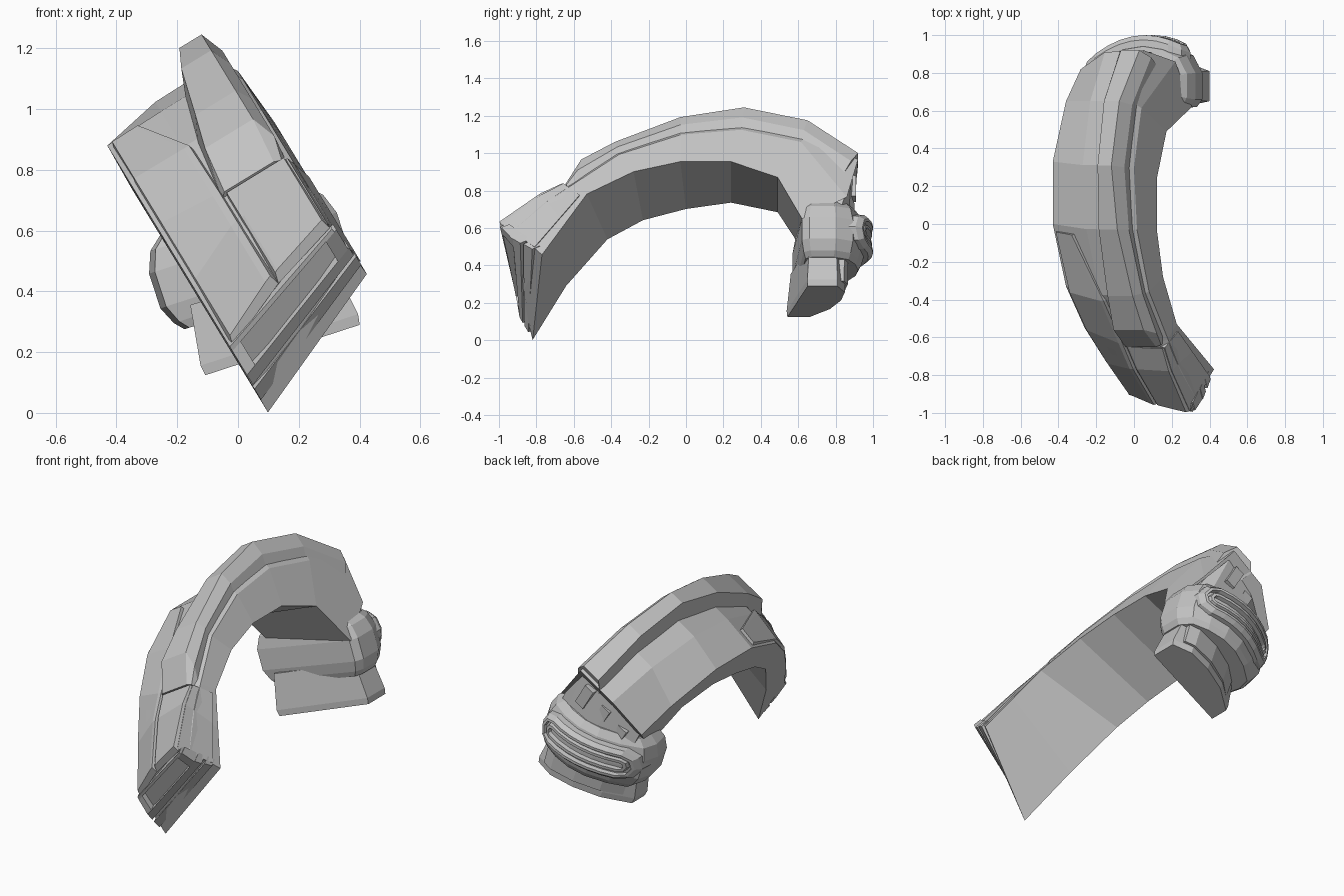
import bpy, bmesh
from math import sin, cos, pi
from mathutils import Vector

cube = bpy.data.objects.get("Cube")
if cube:
    bpy.data.objects.remove(cube)

grey = bpy.data.materials.new("plain grey")
grey.use_nodes = True
grey.diffuse_color = (0.55, 0.55, 0.55, 1)
grey.node_tree.nodes["Principled BSDF"].inputs["Base Color"].default_value = (0.55, 0.55, 0.55, 1)


def place(w, y, u):
    """Rolled arch frame: w across the band, u up through the arch."""
    return Vector((0.854 * w - 0.52 * u, y, 0.52 * w + 0.854 * u))


def knuckle(a, y, h):
    """Frame of the rear pod, rolled less than the arch."""
    return Vector((0.03 + 0.95 * a - 0.31 * h, y, 0.5 + 0.31 * a + 0.95 * h))


def loft(name, rings):
    bm = bmesh.new()
    rows = [[bm.verts.new(p) for p in ring] for ring in rings]
    n = len(rows[0])
    for r0, r1 in zip(rows, rows[1:]):
        for i in range(n):
            j = (i + 1) % n
            bm.faces.new((r0[i], r0[j], r1[j], r1[i]))
    bm.faces.new(rows[0][::-1])
    bm.faces.new(rows[-1])
    bmesh.ops.recalc_face_normals(bm, faces=bm.faces)
    mesh = bpy.data.meshes.new(name)
    bm.to_mesh(mesh)
    bm.free()
    mesh.materials.append(grey)
    obj = bpy.data.objects.new(name, mesh)
    bpy.context.collection.objects.link(obj)


def stack(name, outline, layers, centre=(0.02, 0.74)):
    """Stack scaled copies of a plan outline along the pod's height."""
    loft(name, [[knuckle(centre[0] + (a - centre[0]) * s, centre[1] + (y - centre[1]) * s, h)
                 for a, y in outline] for h, s in layers])


# Arch edges as (y, u) at each station, from front tip to rear
inner_low = [(-.82, -.05), (-.64, .29), (-.42, .58), (-.23, .70),
             (0, .77), (.24, .81), (.49, .75), (.63, .50)]
inner_high = [(-.77, .17), (-.65, .36), (-.53, .55), (-.28, .69),
              (-.03, .753), (.24, .753), (.49, .655), (.62, .396)]
outer_low = [(-.90, .20), (-.73, .43), (-.55, .65), (-.33, .84),
             (0, .975), (.33, .975), (.65, .84), (.82, .69)]
outer_high = [(-.995, .365), (-.77, .555), (-.63, .635), (-.38, .84),
              (-.03, .98), (.31, 1.02), (.65, .95), (.92, .80)]
# Rib crest: y, u, and w of its low side
rib_top = [(-.56, .80, .36), (-.38, .91, .39), (-.03, 1.065, .43),
           (.31, 1.126, .46), (.65, 1.045, .45), (.92, .84, .43)]


def along(edge, s):
    i = min(int(s), len(edge) - 2)
    return Vector(edge[i]).lerp(Vector(edge[i + 1]), s - i)


def outer(s, w):
    """Outer skin at station s: bevelled low edge, flat crest further back."""
    f = .56 + .17 * min(s, 2)
    t = f * (w - .09) / .21 if w < .3 else f + (1 - f) * (w - .3) / .245
    return along(outer_low, s).lerp(along(outer_high, s), t)


def at(w, p, dy=0, du=0):
    return place(w, p[0] + dy, p[1] + du)


# Main curved band; its high side runs further down at the rear
rings = []
for s in range(8):
    dy, du = (.026, .012) if s == 0 else (0, 0)
    high = Vector(inner_high[s])
    shoulder = Vector((.86, .54)) if s == 7 else high.lerp(Vector(outer_high[s]), 0.78)
    rings.append([at(.085, inner_low[s]), at(.6, high),
                  at(.585, shoulder, dy, du), at(.545, outer(s, .545), dy, du),
                  at(.3, outer(s, .3), dy, du), at(.09, outer(s, .09), dy, du)])
loft("arch_band", rings)

# Raised rib along the high edge, starting with a sloped nose
nose = Vector((-.65, .645))
rings = [[at(.56, nose, .03, -.04), at(.555, nose, .01, -.01), at(.53, nose), at(.34, nose),
          at(.32, nose, .02, -.02), at(.36, nose, .03, -.04)]]
for i, (y, u, w) in enumerate(rib_top):
    s = i + 2
    top = Vector((y, u))
    low = Vector(inner_high[s]).lerp(Vector(outer_high[s]), .72)
    rings.append([at(.565, low), at(.576, low.lerp(top, .55)), at(.545, top), at(w, top),
                  at(w - .04, outer(s, w - .04), 0, -.01), at(w - .02, low)])
loft("ridge_rib", rings)


# Raised front armour: a wide panel and a long, tapering side strip
def panel(name, sections, lift=.016):
    rings = []
    for s, w0, w1 in sections:
        a, b = outer(s, w0), outer(s, w1)
        m = max(w0 + .02, min(.3, w1 - .02))
        rings.append([at(w0, a, 0, -.02), at(w0 + .01, a, -.5 * lift, lift),
                      at(m, outer(s, m), -.5 * lift, lift),
                      at(w1 - .01, b, -.5 * lift, lift), at(w1, b, 0, -.02)])
    loft(name, rings)


panel("front_panel", [(s, .335, .575) for s in (.05, 1, 1.85)])
panel("side_strip", [(.05, .1, .335), (1, .1, .335), (2, .1, .335), (2.9, .1, .33), (3.9, .1, .22)])

# Front armour folded down over the high side
rings = []
for s in (.04, 1, 1.85):
    low, high = along(inner_high, s), along(outer_high, s)
    p, q = low.lerp(high, .2), low.lerp(high, .97)
    rings.append([at(.57, p), at(.604, p), at(.575, q, -.008, .012), at(.54, q)])
loft("side_panel", rings)


# Front end face: t runs from the outer lip to the inner tip
def front(w, t, out=0):
    k = (w - .085) / .515
    top = Vector(outer_low[0]).lerp(Vector(outer_high[0]), k)
    tip = Vector(inner_low[0]).lerp(Vector(inner_high[0]), k)
    return at(w, top.lerp(tip, t), -.88 * out, -.45 * out)


def end_bar(name, w0, w1, t0, t1, out0, out1):
    """Bar across the end face, its outside sloping from out0 to out1."""
    corners = [(w0, t0, out0), (w1, t0, out0), (w1, t1, out1), (w0, t1, out1)]
    loft(name, [[front(w, t, -.04) for w, t, o in corners], [front(*c) for c in corners]])


# Frame round the long slot, and the stepped lip under it
end_bar("slot_top", .09, .58, 0, .06, .004, .008)
end_bar("slot_bottom", .09, .595, .4, .56, .025, .02)
end_bar("slot_low_end", .09, .13, .06, .4, .008, .025)
end_bar("slot_high_end", .54, .59, .06, .4, .008, .025)
end_bar("lower_lip", .087, .6, .62, .8, .016, .008)


# Rear pod: rounded body with a bowed back
def pod_back(a):
    return .955 - 1.3 * (a - .06) ** 2


pod = [(-.30, .57), (-.32, .68)]
pod += [(a, pod_back(a)) for a in (-.30, -.19, -.06, .06, .18, .28)]
pod += [(.33, .80), (.33, .66), (.30, .62)]
stack("rear_pod", pod, [(.17, .78), (.13, .92), (.06, 1), (-.06, 1), (-.12, .92), (-.15, .84)])

# Long rounded belt on the pod's back, stepped into two nested loops
rings = []
for r, lift in [(.1, -.07), (.095, .02), (.075, .045), (.06, .045), (.055, .02),
                (.043, .02), (.038, .04), (.022, .04), (.018, .015), (.002, .015)]:
    path = [(-.215 + .41 * k / 6, r) for k in range(7)]
    path += [(.195 + r * sin(pi * k / 4), r * cos(pi * k / 4)) for k in (1, 2, 3)]
    path += [(.195 - .41 * k / 6, -r) for k in range(7)]
    path += [(-.215 - r * sin(pi * k / 4), -r * cos(pi * k / 4)) for k in (1, 2, 3)]
    rings.append([knuckle(a, pod_back(a) + lift, h + .02) for a, h in path])
loft("pod_belt", rings)

# Foot block below the pod
foot = [(-.25, .54), (-.25, .66), (-.11, .77), (.04, .83), (.18, .85), (.29, .81), (.29, .65)]
stack("foot_block", foot, [(-.08, .9), (-.28, 1.01), (-.315, .99)])
foot_pad = [(-.2, .70), (-.1, .785), (.04, .845), (.18, .865), (.24, .845), (.24, .7), (0, .68)]
stack("foot_pad", foot_pad, [(-.12, 1.02), (-.27, 1)])

# Neck filling the arch's open end down into the pod
neck_top = [(.12, .62, .52), (.58, .62, .42), (.57, .85, .56), (.53, .885, .76),
            (.3, .855, .74), (.11, .79, .67)]
neck_foot = [(-.22, .64), (.27, .64), (.27, .82), (.2, .87), (0, .91), (-.22, .82)]
loft("neck", [[place(*p) for p in neck_top], [knuckle(a, y, .1) for a, y in neck_foot]])

# Three teeth under the overhanging rear edge
for i, w in enumerate((.19, .32, .45)):
    y = .81 + .03 * i
    u = .60 + .045 * i
    loft("tooth_%d" % (i + 1), [[place(w - .03, y - .06, k), place(w + .03, y - .06, k),
                                 place(w + .03, y + .04, k), place(w - .03, y + .04, k)]
                                for k in (u - .08, u + .05)])
